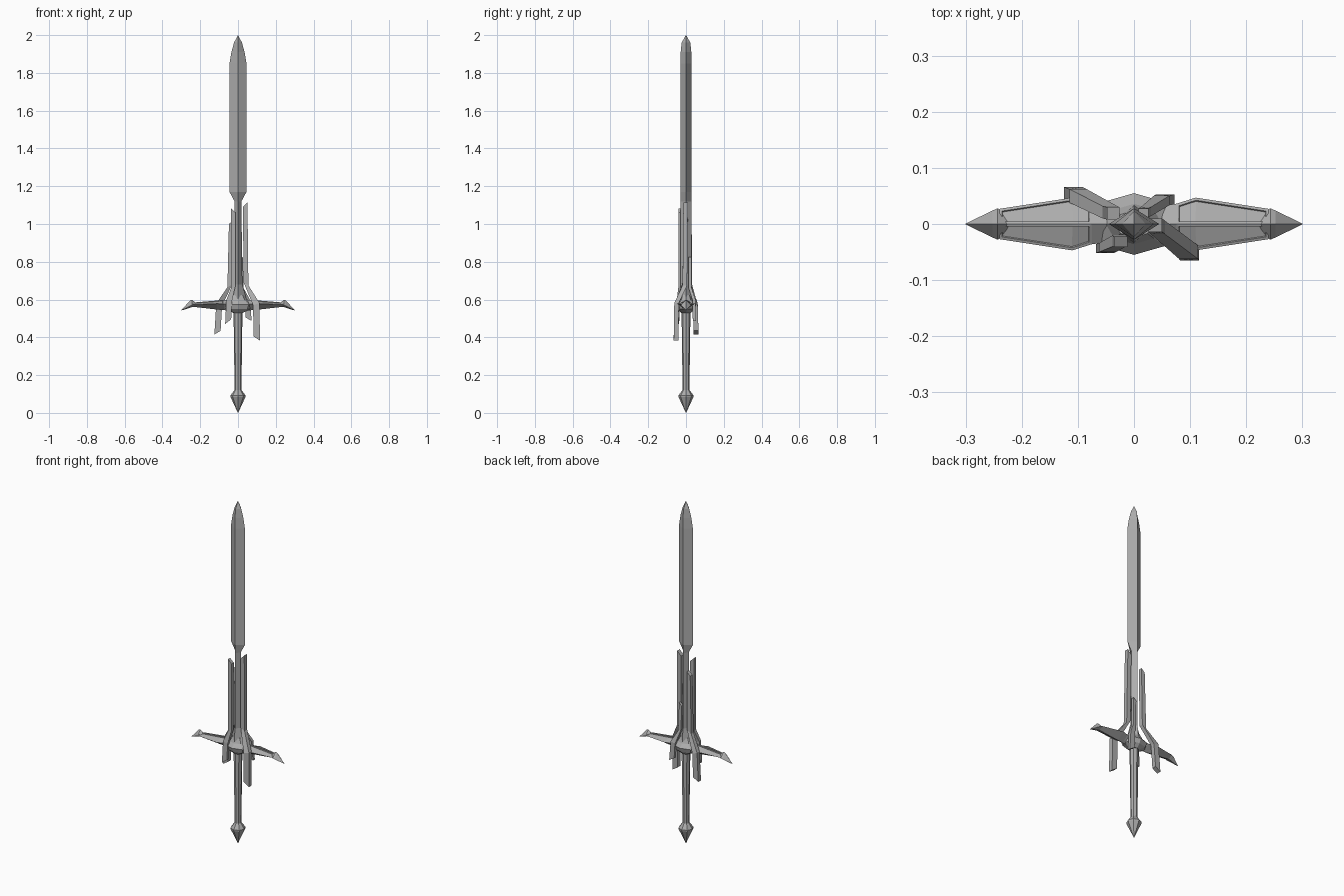
import bpy, bmesh, math

# Dark steel used on every part
steel = bpy.data.materials.new("dark_steel")
steel.diffuse_color = (0.42, 0.42, 0.42, 1)

def make(name, bm):
    bmesh.ops.remove_doubles(bm, verts=bm.verts[:], dist=1e-5)
    bmesh.ops.recalc_face_normals(bm, faces=bm.faces[:])
    me = bpy.data.meshes.new(name)
    bm.to_mesh(me)
    bm.free()
    me.materials.append(steel)
    ob = bpy.data.objects.new(name, me)
    bpy.context.collection.objects.link(ob)
    return ob

def loft(rings):
    """Skin a list of equal-length point rings and cap both ends."""
    bm = bmesh.new()
    vs = [[bm.verts.new(p) for p in r] for r in rings]
    n = len(rings[0])
    for a, b in zip(vs, vs[1:]):
        for i in range(n):
            j = (i + 1) % n
            bm.faces.new((a[i], a[j], b[j], b[i]))
    bm.faces.new(vs[0])
    bm.faces.new(vs[-1])
    return bm

def diamond(z, rx, ry):
    return [(rx, 0, z), (0, ry, z), (-rx, 0, z), (0, -ry, z)]

def octagon(z, rx, ry):
    return [(rx * math.cos(k * math.pi / 4), ry * math.sin(k * math.pi / 4), z)
            for k in range(8)]

# Blade: diamond section with narrow lower neck flaring into the guard
make("blade", loft([diamond(*s) for s in [
    (0.57, 0.050, 0.036), (0.62, 0.040, 0.033), (0.68, 0.023, 0.028),
    (1.12, 0.018, 0.028), (1.17, 0.045, 0.028), (1.85, 0.045, 0.028),
    (1.91, 0.035, 0.028), (1.96, 0.021, 0.023), (2.0, 0.0008, 0.0008)]]))

# Handle and pointed pommel
make("handle", loft([octagon(*s) for s in [
    (0.10, 0.018, 0.018), (0.35, 0.021, 0.021), (0.56, 0.024, 0.024)]]))
make("pommel", loft([octagon(*s) for s in [
    (0.0, 0.0008, 0.0008), (0.083, 0.039, 0.039), (0.092, 0.040, 0.040),
    (0.122, 0.018, 0.018)]]))

# Guard collar
make("collar", loft([octagon(*s) for s in [
    (0.53, 0.026, 0.026), (0.55, 0.070, 0.046), (0.575, 0.080, 0.055),
    (0.597, 0.050, 0.036), (0.625, 0.034, 0.024)]]))

# Guard wings: ridged diamond sections with sunken panels on top
def wing_ring(x, y, top, edge, bottom):
    return [(x, 0, top), (x, y, edge), (x, 0, bottom), (x, -y, edge)]

def mirror_x(ob):
    ob.modifiers.new("mirror", 'MIRROR')

bm = loft([wing_ring(*s) for s in [
    (0.03, 0.030, 0.600, 0.575, 0.540), (0.075, 0.036, 0.598, 0.577, 0.544),
    (0.11, 0.047, 0.595, 0.578, 0.547), (0.24, 0.027, 0.584, 0.573, 0.562)]])
bmesh.ops.recalc_face_normals(bm, faces=bm.faces[:])
bm.normal_update()
for s in (1, -1):
    panel = [f for f in bm.faces if f.normal.z > 0.3
             and f.calc_center_median().x > 0.08
             and f.calc_center_median().y * s > 0]
    bmesh.ops.inset_region(bm, faces=panel, thickness=0.005, depth=0, use_even_offset=True)
    bmesh.ops.inset_region(bm, faces=panel, thickness=0.001, depth=-0.003)
mirror_x(make("guard_wing", bm))

# Hooked points at the wing ends
mirror_x(make("wing_tip", loft([wing_ring(*s) for s in [
    (0.222, 0.012, 0.582, 0.573, 0.562), (0.243, 0.028, 0.598, 0.570, 0.560),
    (0.252, 0.024, 0.597, 0.567, 0.557), (0.30, 0.0008, 0.544, 0.543, 0.542)]])))

# Prongs: bent bars running along the blade and splaying past the guard
def prong(name, sx, sy, stations):
    rings = []
    for x0, x1, y0, y1, z, slant in stations:
        rings.append([(sx * x0, sy * y0, z), (sx * x1, sy * y0, z + slant),
                      (sx * x1, sy * y1, z + slant), (sx * x0, sy * y1, z)])
    make(name, loft(rings))

prong("front_right_prong", 1, -1, [
    (0.026, 0.050, -0.010, 0.014, 1.09, 0.025),
    (0.030, 0.055, -0.006, 0.018, 0.69, -0.015),
    (0.080, 0.114, 0.038, 0.062, 0.570, 0.012),
    (0.082, 0.116, 0.040, 0.065, 0.405, -0.022)])
prong("back_left_prong", -1, 1, [
    (0.026, 0.048, 0.008, 0.030, 1.02, -0.02),
    (0.030, 0.056, 0.010, 0.032, 0.68, -0.015),
    (0.084, 0.115, 0.038, 0.062, 0.570, 0.01),
    (0.092, 0.125, 0.040, 0.066, 0.435, -0.02)])
prong("front_left_prong", -1, -1, [
    (0.012, 0.036, 0.022, 0.041, 1.06, 0.022),
    (0.014, 0.038, 0.020, 0.040, 0.67, -0.012),
    (0.032, 0.062, 0.034, 0.050, 0.59, 0.008),
    (0.036, 0.068, 0.036, 0.052, 0.495, -0.024)])
prong("back_right_prong", 1, 1, [
    (0.008, 0.026, 0.012, 0.028, 0.81, 0.015),
    (0.012, 0.030, 0.014, 0.030, 0.67, -0.010),
    (0.036, 0.064, 0.034, 0.051, 0.59, 0.008),
    (0.040, 0.072, 0.036, 0.053, 0.505, -0.018)])
